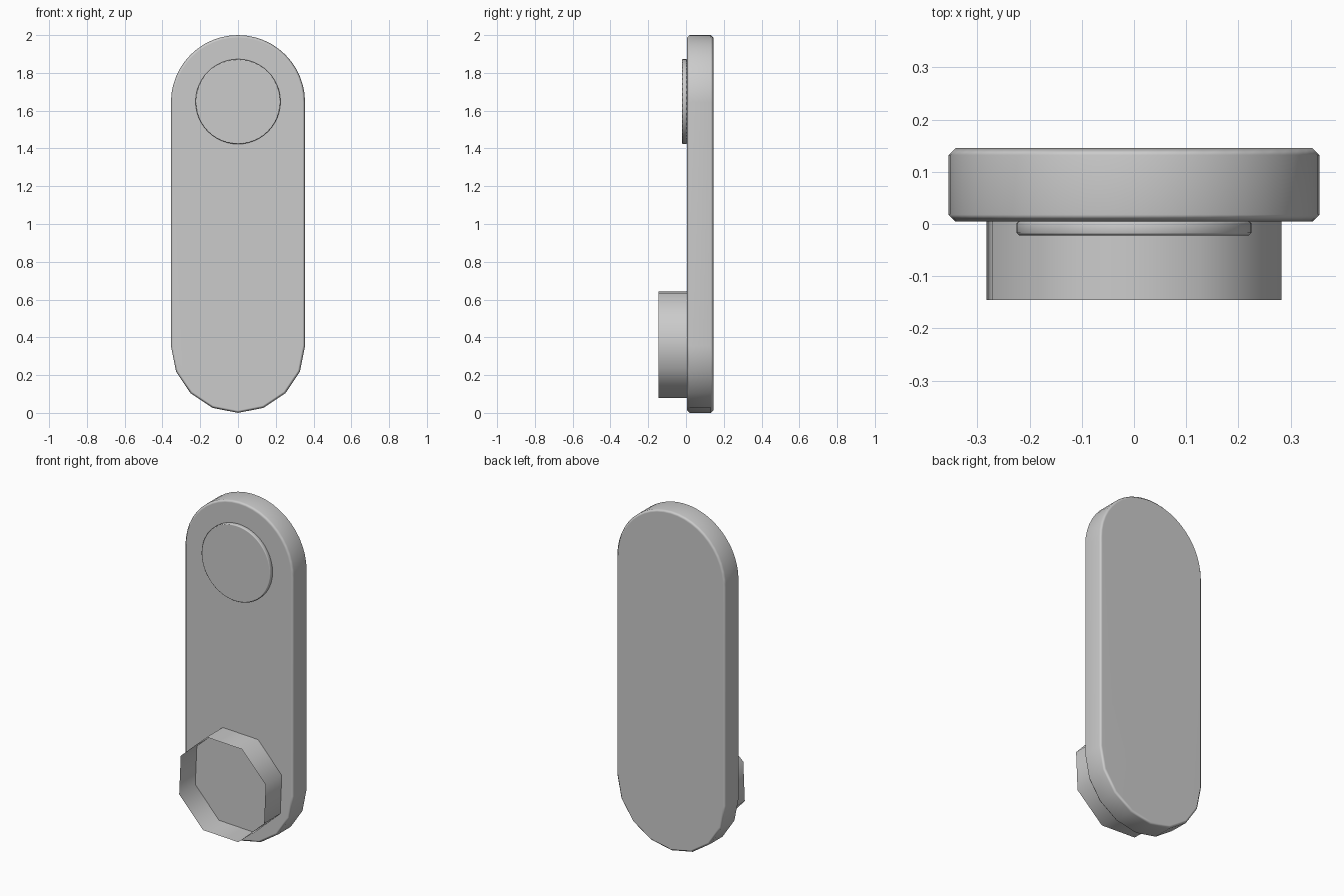
import bpy, bmesh
from math import cos, sin, pi, radians

cube = bpy.data.objects.get("Cube")
if cube:
    bpy.data.objects.remove(cube, do_unlink=True)

grey = bpy.data.materials.new("plain grey")
grey.use_nodes = True
grey.diffuse_color = (0.6, 0.6, 0.6, 1)
grey.node_tree.nodes["Principled BSDF"].inputs["Base Color"].default_value = (0.6, 0.6, 0.6, 1)


def arc(radius, centre_z, start, end, steps):
    """Points on an arc in the x-z plane, both ends included."""
    angles = [start + (end - start) * i / steps for i in range(steps + 1)]
    return [(radius * cos(a), centre_z + radius * sin(a)) for a in angles]


def extrude_outline(name, outline, front, back, bevel=0.0, capped=True):
    """Extrude an x-z outline along y, with optional caps and a small chamfer."""
    bm = bmesh.new()
    rims = [[bm.verts.new((x, y, z)) for x, z in outline] for y in (front, back)]
    count = len(outline)
    for i in range(count):
        j = (i + 1) % count
        bm.faces.new((rims[0][i], rims[0][j], rims[1][j], rims[1][i]))
    if capped:
        bm.faces.new(rims[0])
        bm.faces.new(rims[1])
        bmesh.ops.recalc_face_normals(bm, faces=bm.faces)
    mesh = bpy.data.meshes.new(name)
    bm.to_mesh(mesh)
    bm.free()
    mesh.materials.append(grey)
    obj = bpy.data.objects.new(name, mesh)
    bpy.context.collection.objects.link(obj)

    bpy.ops.object.select_all(action="DESELECT")
    obj.select_set(True)
    bpy.context.view_layer.objects.active = obj
    if bevel:
        chamfer = obj.modifiers.new("Chamfer", "BEVEL")
        chamfer.width = bevel
        chamfer.segments = 1
        chamfer.limit_method = "ANGLE"
        chamfer.angle_limit = radians(60)
        bpy.ops.object.modifier_apply(modifier=chamfer.name)
    bpy.ops.object.shade_smooth_by_angle(angle=radians(50))
    if bevel:
        obj.modifiers.new("Flat caps", "WEIGHTED_NORMAL").keep_sharp = True
    return obj


# Backplate: fine arc on top, coarse arc at the bottom
plate = arc(0.355, 1.645, 0, pi, 24) + arc(0.355, 0.355, pi, 2 * pi, 8)
extrude_outline("backplate", plate, 0.005, 0.145, bevel=0.013)

# Raised round button
button = arc(0.225, 1.648, 0, 2 * pi, 48)[:-1]
extrude_outline("round_button", button, -0.022, 0.006, bevel=0.005)

# Open thin-walled octagonal collar
turn = radians(20)
collar = arc(0.3, 0.362, turn, turn + 2 * pi, 8)[:-1]
extrude_outline("octagonal_collar", collar, -0.145, 0.006, capped=False)
